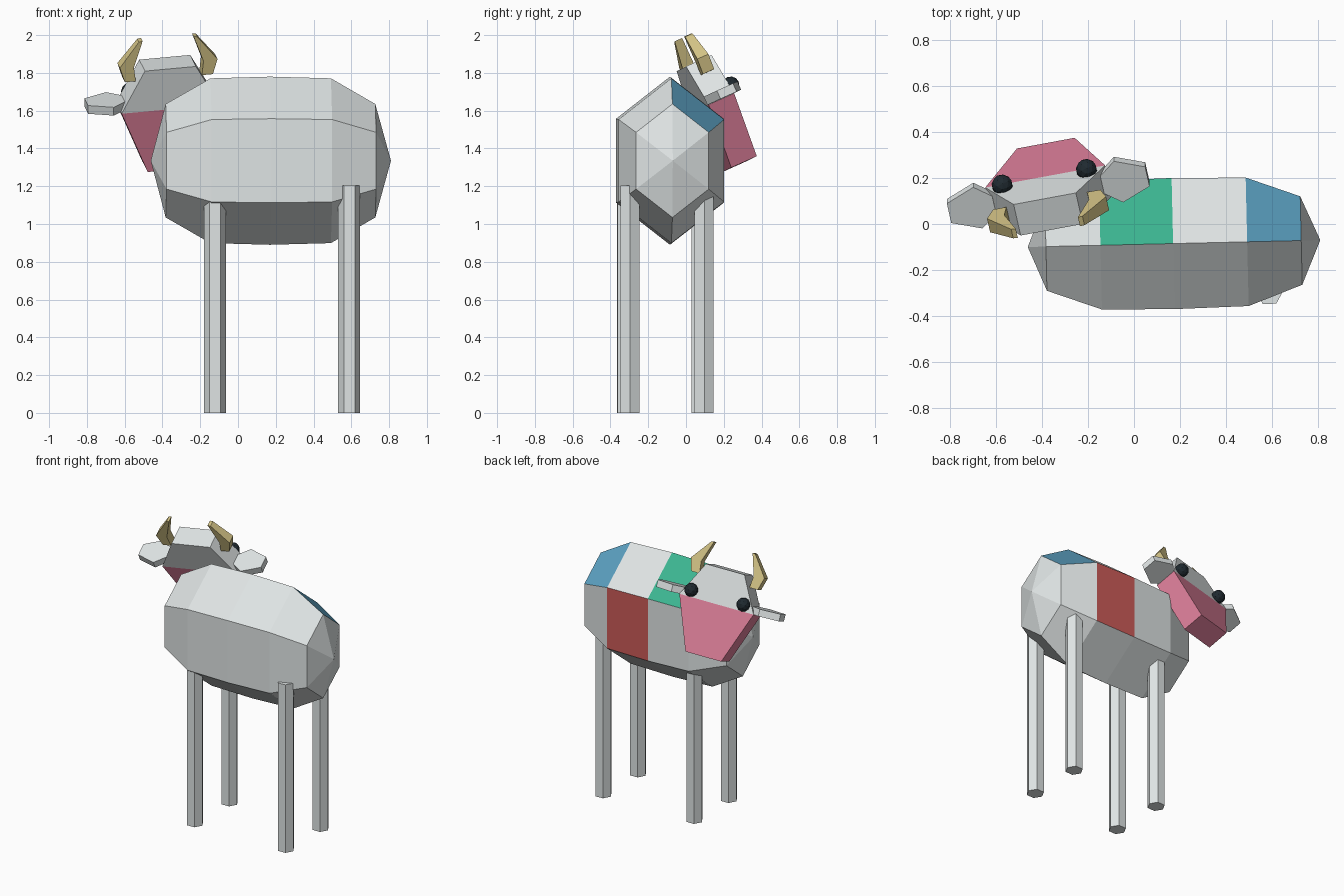
import bpy, bmesh, math
from mathutils import Vector, Matrix

if "Cube" in bpy.data.objects:
    bpy.data.objects.remove(bpy.data.objects["Cube"])


def material(name, rgb):
    m = bpy.data.materials.new(name)
    m.diffuse_color = (*rgb, 1)
    m.use_nodes = True
    m.node_tree.nodes["Principled BSDF"].inputs["Base Color"].default_value = m.diffuse_color
    return m


WHITE = material("off white", (0.74, 0.78, 0.78))
PINK = material("muzzle pink", (0.72, 0.21, 0.32))
GREEN = material("patch green", (0.045, 0.46, 0.28))
BLUE = material("patch blue", (0.11, 0.37, 0.56))
RED = material("patch red", (0.60, 0.105, 0.098))
GOLD = material("horn gold", (0.66, 0.55, 0.24))
BLACK = material("eye black", (0.014, 0.023, 0.03))


def finish(name, bm, mats, matrix=Matrix(), rule=None):
    bmesh.ops.recalc_face_normals(bm, faces=bm.faces)
    if rule:
        for f in bm.faces:
            f.material_index = rule(f.calc_center_median())
    me = bpy.data.meshes.new(name)
    bm.to_mesh(me)
    bm.free()
    for m in mats:
        me.materials.append(m)
    ob = bpy.data.objects.new(name, me)
    ob.matrix_world = matrix
    bpy.context.collection.objects.link(ob)
    return ob


def prism(points, offset):
    """Closed prism between a polygon and its copy moved by offset(point)."""
    bm = bmesh.new()
    a = [bm.verts.new(p) for p in points]
    b = [bm.verts.new(Vector(p) + Vector(offset(p))) for p in points]
    bm.faces.new(a)
    bm.faces.new(b)
    for i in range(len(a)):
        j = (i + 1) % len(a)
        bm.faces.new((a[i], a[j], b[j], b[i]))
    return bm


# Body: six-sided barrel along x, with painted patches on its back side
body_matrix = Matrix.Translation((0.17, -0.085, 1.335)) @ Matrix.Rotation(0.0236, 4, 'Z')
stations = [(-0.553, 0.675), (-0.316, 0.98), (0, 1), (0.322, 0.98), (0.557, 0.675)]
bm = bmesh.new()
rings = []
for x, s in stations:
    rings.append([bm.verts.new((x, 0.329 * s * math.sin(k * math.pi / 3),
                                0.445 * s * math.cos(k * math.pi / 3))) for k in range(6)])
for r, q in zip(rings, rings[1:]):
    for k in range(6):
        bm.faces.new((r[k], r[k - 1], q[k - 1], q[k]))
for ring, tip_x in ((rings[0], -0.632), (rings[-1], 0.64)):
    tip = bm.verts.new((tip_x, 0, 0))
    for k in range(6):
        bm.faces.new((ring[k], ring[k - 1], tip))


def patch(c):
    if c.y > 0.08 and c.z > 0.15:                  # upper back row
        if -0.3 < c.x < 0:
            return 1
        if 0.33 < c.x < 0.55:
            return 2
    if c.y > 0.15 and abs(c.z) < 0.05 and 0 < c.x < 0.3:
        return 3
    return 0


finish("body", bm, [WHITE, GREEN, BLUE, RED], body_matrix, patch)

# Legs: straight hexagonal posts
for x, xn in ((-0.122, "left"), (0.588, "right")):
    for y, yn in ((-0.305, "front"), (0.0875, "back")):
        bm = bmesh.new()
        bmesh.ops.create_cone(bm, cap_ends=True, segments=6, radius1=0.058,
                              radius2=0.058, depth=1.205)
        loc = Matrix.Translation((x, y + 0.0236 * (x - 0.235), 0.6025))
        # turn so that corners point along x
        bmesh.ops.rotate(bm, verts=bm.verts, matrix=Matrix.Rotation(math.pi / 2 + 0.0236, 3, 'Z'))
        finish(f"{yn}_{xn}_leg", bm, [WHITE], loc)

# Head frame: x across, y out of the face, z up the face, origin at top of face
across = Vector((0.978, 0.181, 0.09)).normalized()
up = across.cross(Vector((-0.2, 0.89, 0.40))).normalized()
out = up.cross(across)
head = Matrix((across, out, up)).transposed().to_4x4()
head.translation = (-0.388, 0.11, 1.8825)

# Head: long hexagon slab, lower half is the pink muzzle
MID = -0.235
bm = prism([(-0.138, 0, 0), (0.138, 0, 0), (0.266, 0, MID), (0.128, 0, -0.587),
            (-0.128, 0, -0.587), (-0.266, 0, MID)], lambda p: (0, -0.151, 0))
bmesh.ops.bisect_plane(bm, geom=bm.verts[:] + bm.edges[:] + bm.faces[:], dist=0.001,
                       plane_co=(0, 0, MID), plane_no=(0, 0, 1))
finish("head", bm, [WHITE, PINK], head, lambda c: 1 if c.z < MID else 0)

for s, side in ((-1, "left"), (1, "right")):
    # Ear: flat hexagonal plate
    ear = [(0.44, -0.02), (0.312, 0.033), (0.24, -0.025),
           (0.24, -0.11), (0.312, -0.167), (0.44, -0.115)]
    finish(f"{side}_ear", prism([(s * u, n, -0.186) for u, n in ear],
                                lambda p: (0, 0, -0.048)), [WHITE], head)

    # Horn: bent plate, thinner towards the tip
    horn = [(0.179, -0.075), (0.238, -0.075), (0.264, 0.01), (0.158, 0.145),
            (0.138, 0.148), (0.188, 0.005)]
    half = lambda z: 0.033 if z < 0.1 else 0.022
    finish(f"{side}_horn", prism([(s * u, -0.072 + half(z), z) for u, z in horn],
                                 lambda p: (0, -2 * half(p[2]), 0)), [GOLD], head)

    # Eye: small faceted ball
    bm = bmesh.new()
    bmesh.ops.create_icosphere(bm, subdivisions=2, radius=0.046,
                               matrix=Matrix.Translation((s * 0.187, 0.018, -0.188)))
    finish(f"{side}_eye", bm, [BLACK], head)
